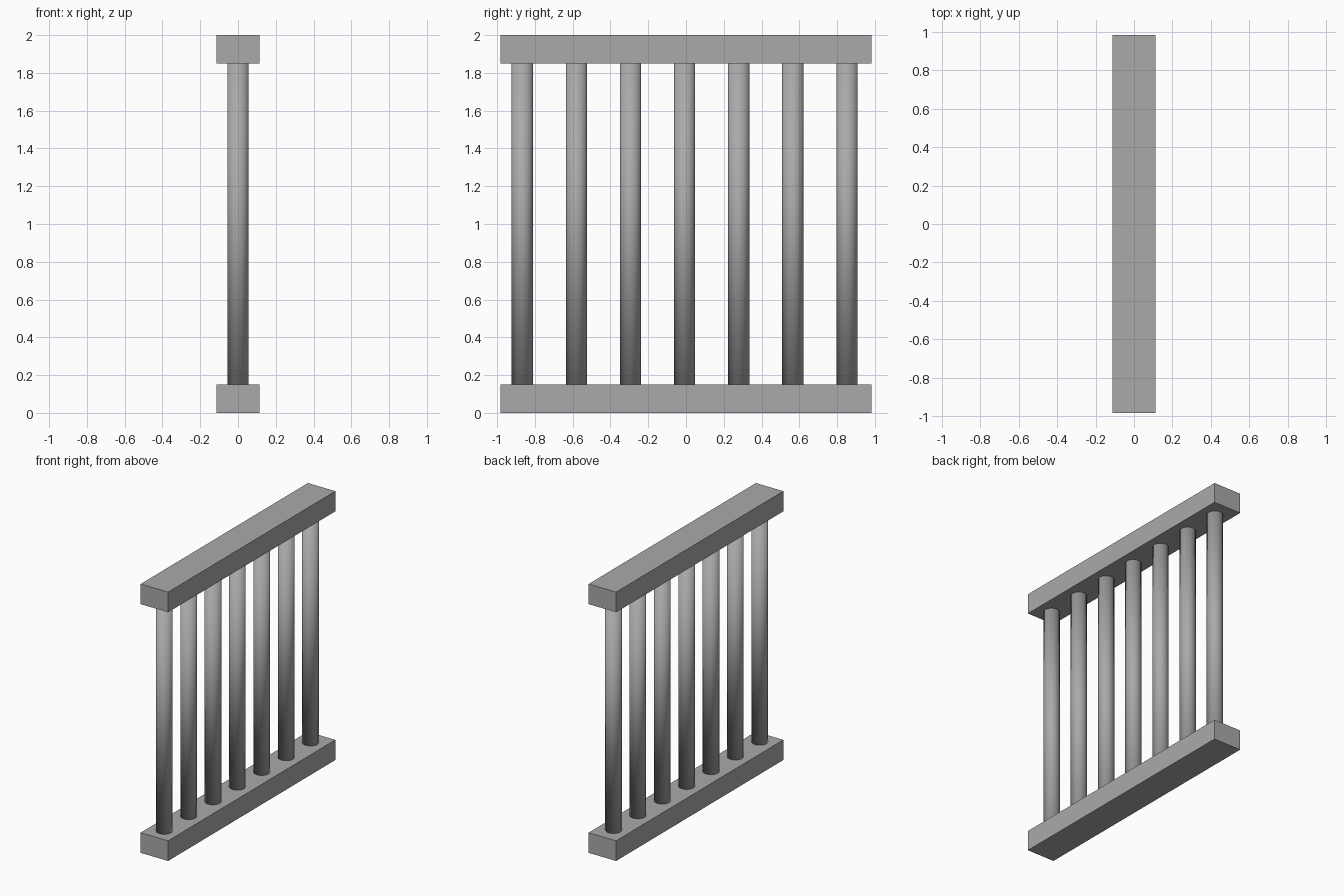
import bpy

if "Cube" in bpy.data.objects:
    bpy.data.objects.remove(bpy.data.objects["Cube"])

RAIL_W, RAIL_L, RAIL_H = 0.226, 1.966, 0.15
BAR_R, BAR_COUNT, BAR_STEP, BAR_START = 0.056, 7, 0.2865, -0.867
HEIGHT = 2.0

# Dark grey metal shared by all parts
metal = bpy.data.materials.new("dark_grey_metal")
metal.diffuse_color = (0.4, 0.4, 0.4, 1)
metal.use_nodes = True
metal.node_tree.nodes["Principled BSDF"].inputs["Base Color"].default_value = metal.diffuse_color


def rail(name, z):
    bpy.ops.mesh.primitive_cube_add(size=1, location=(0, 0, z))
    ob = bpy.context.object
    ob.name = name
    ob.scale = (RAIL_W, RAIL_L, RAIL_H)
    bpy.ops.object.transform_apply(location=False, rotation=False, scale=True)
    ob.data.materials.append(metal)


def bar(name, y):
    bpy.ops.mesh.primitive_cylinder_add(
        vertices=32, radius=BAR_R, depth=HEIGHT - 2 * RAIL_H,
        location=(0, y, HEIGHT / 2))
    ob = bpy.context.object
    ob.name = name
    bpy.ops.object.shade_smooth()  # smooth over the rims, softening the ends
    ob.data.materials.append(metal)


# Bottom and top rails
rail("bottom_rail", RAIL_H / 2)
rail("top_rail", HEIGHT - RAIL_H / 2)

# Row of round upright bars
for i in range(BAR_COUNT):
    bar(f"bar_{i + 1}", BAR_START + i * BAR_STEP)
